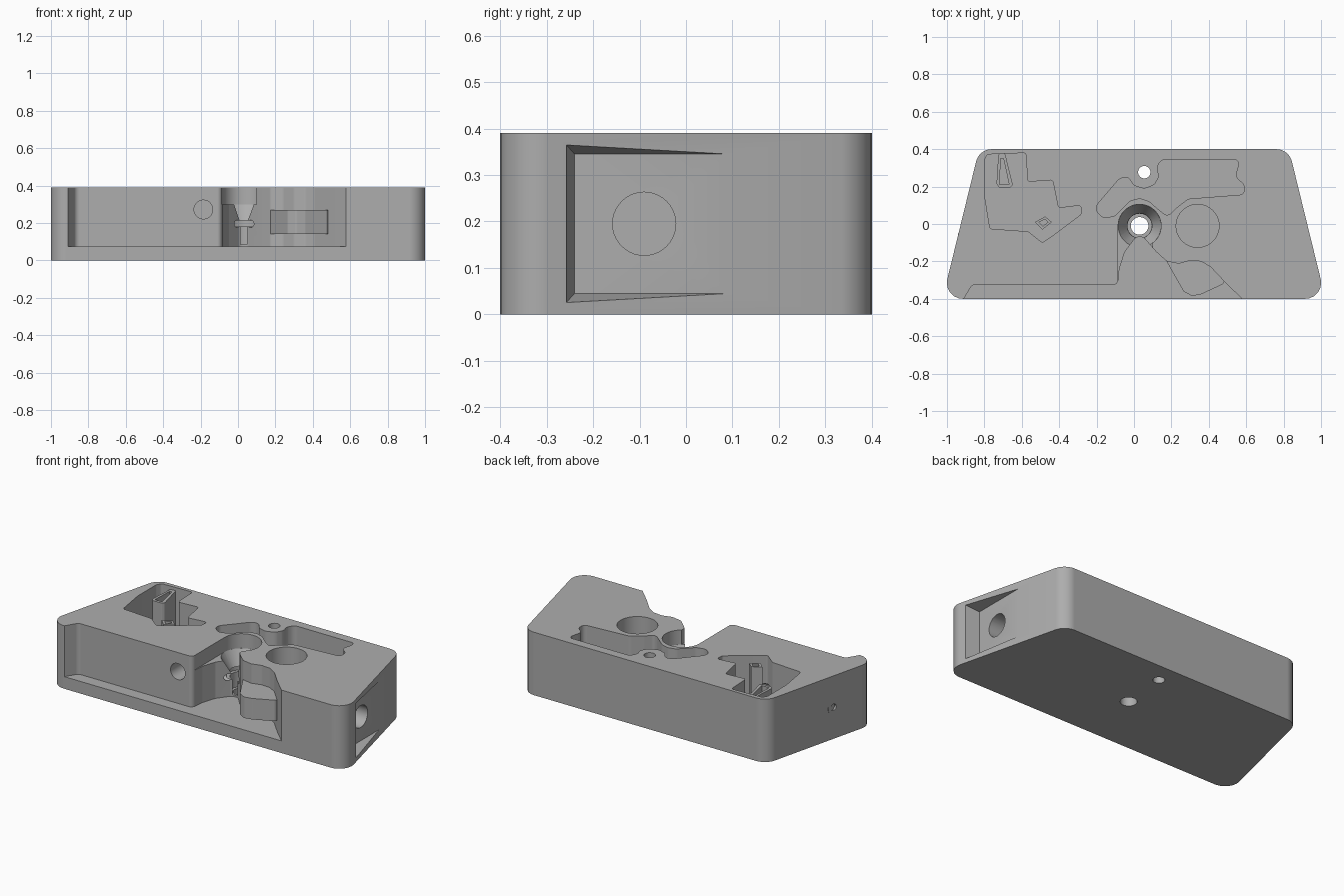
import bpy, bmesh, math
from mathutils import Vector, Matrix

if "Cube" in bpy.data.objects:
    bpy.data.objects.remove(bpy.data.objects["Cube"])

H = 0.39       # block height
FLOOR = 0.075  # front recess floor
TOP = 0.45     # cutters end above the block

grey = bpy.data.materials.new("machined_grey")
grey.use_nodes = True
grey.diffuse_color = (0.42, 0.42, 0.42, 1)
grey.node_tree.nodes["Principled BSDF"].inputs["Base Color"].default_value = (0.42, 0.42, 0.42, 1)


def make(name, bm):
    bmesh.ops.recalc_face_normals(bm, faces=bm.faces[:])
    mesh = bpy.data.meshes.new(name)
    bm.to_mesh(mesh)
    bm.free()
    mesh.materials.append(grey)
    ob = bpy.data.objects.new(name, mesh)
    bpy.context.collection.objects.link(ob)
    return ob


def rounded(points, r, steps=6):
    """Replace every corner of a polygon by an arc."""
    out, n = [], len(points)
    pts = [Vector(p) for p in points]
    for i, p in enumerate(pts):
        a, b = pts[i - 1] - p, pts[(i + 1) % n] - p
        half = a.angle(b) / 2
        t = min(r / math.tan(half), a.length * 0.48, b.length * 0.48)
        if t < 0.002:
            out.append(p)
            continue
        p0, p2, w = p + a.normalized() * t, p + b.normalized() * t, math.sin(half)
        for k in range(steps + 1):
            u = k / steps
            c0, c1, c2 = (1 - u) ** 2, 2 * w * u * (1 - u), u * u
            out.append((p0 * c0 + p * c1 + p2 * c2) / (c0 + c1 + c2))
    return out


def prism(name, points, z0, z1, r=0.0):
    bm = bmesh.new()
    pts = rounded(points, r) if r else points
    face = bm.faces.new([bm.verts.new((p[0], p[1], z0)) for p in pts])
    new = bmesh.ops.extrude_face_region(bm, geom=[face])["geom"]
    bmesh.ops.translate(bm, vec=(0, 0, z1 - z0),
                        verts=[v for v in new if isinstance(v, bmesh.types.BMVert)])
    return make(name, bm)


def cone(name, start, axis, length, r1, r2=None):
    """Cylinder or cone from a start point along an axis."""
    bm = bmesh.new()
    bmesh.ops.create_cone(bm, cap_ends=True, segments=40, radius1=r1,
                          radius2=r1 if r2 is None else r2, depth=length)
    axis = Vector(axis)
    turn = axis.to_track_quat('Z', 'Y').to_matrix().to_4x4()
    bm.transform(Matrix.Translation(Vector(start) + axis * length / 2) @ turn)
    return make(name, bm)


def cut(target, cutter):
    mod = target.modifiers.new("cut", 'BOOLEAN')
    mod.operation, mod.solver, mod.object = 'DIFFERENCE', 'EXACT', cutter
    bpy.context.view_layer.objects.active = target
    bpy.ops.object.modifier_apply(modifier=mod.name)
    bpy.data.objects.remove(cutter)


def drill(target, *args):
    cut(target, cone("drill", *args))


UP, LEFT, BACK = (0, 0, 1), (1, 0, 0), (0, 1, 0)

# Main block
body = prism("body", [(-1.024, -0.4), (1.024, -0.4), (0.828, 0.4), (-0.828, 0.4)], 0, H, 0.085)

# Front recess with its narrow neck towards the bore
cut(body, prism("recess", [
    (-0.955, -0.475), (-0.865, -0.325), (-0.1, -0.325), (-0.085, -0.31), (-0.078, -0.24),
    (-0.05, -0.15), (0.01, -0.07), (0.05, -0.07), (0.12, -0.15), (0.175, -0.2),
    (0.24, -0.212), (0.3, -0.195), (0.36, -0.2), (0.41, -0.23), (0.49, -0.315),
    (0.66, -0.48)], FLOOR, TOP, 0.03))
# Upper, wider part of the neck
cut(body, prism("neck", [(-0.085, -0.33), (-0.085, -0.01), (0.1, -0.01), (0.1, -0.13),
                         (0.0, -0.3)], 0.3, TOP))

# Stepped vertical bore with conical seat and groove
bx, by = 0.03, -0.01
for z0, z1, r1, r2 in ((0.3, TOP, 0.115, 0.115), (0.21, 0.301, 0.065, 0.115),
                       (0.18, 0.212, 0.085, 0.085), (FLOOR + 0.01, 0.181, 0.065, 0.065),
                       (-0.1, 0.2, 0.047, 0.047)):
    drill(body, (bx, by, z0), UP, z1 - z0, r1, r2)

# Blind stepped bore
drill(body, (0.34, -0.01, 0.16), UP, 0.3, 0.115)
drill(body, (0.34, -0.01, 0.1), UP, 0.2, 0.055)

# Curved channel in the top
cut(body, prism("channel", [
    (-0.2, 0.1), (-0.08, 0.24), (-0.035, 0.255), (0, 0.205), (0.055, 0.188), (0.11, 0.21),
    (0.135, 0.255), (0.122, 0.3), (0.145, 0.345), (0.55, 0.345), (0.56, 0.32),
    (0.54, 0.25), (0.59, 0.21), (0.59, 0.158), (0.29, 0.135), (0.225, 0.085),
    (0.18, 0.04), (0.14, 0.07), (0.08, 0.122), (0.03, 0.138), (-0.02, 0.125),
    (-0.1, 0.045), (-0.16, 0.03), (-0.2, 0.065)], 0.24, TOP, 0.04))

# Angular pocket in the top
cut(body, prism("pocket", [
    (-0.8, 0.34), (-0.785, 0.372), (-0.577, 0.38), (-0.57, 0.225), (-0.435, 0.235),
    (-0.405, 0.085), (-0.28, 0.1), (-0.285, 0.05), (-0.425, -0.055), (-0.49, -0.1),
    (-0.565, -0.04), (-0.77, -0.025), (-0.8, 0.16)], 0.12, TOP, 0.015))

# Screw holes, counterbored from below
for x, y in ((-0.52, 0.277), (0.055, 0.277), (0.63, 0.277), (0.63, -0.295)):
    drill(body, (x, y, -0.1), UP, 0.6, 0.033)
    drill(body, (x, y, -0.1), UP, 0.2, 0.058)
drill(body, (0.322, -0.288, -0.1), UP, 0.3, 0.028)

# Round hole in the recess wall
drill(body, (-0.185, -0.39, 0.272), BACK, 0.25, 0.05)

# Flared notch in the left end
bm = bmesh.new()
inner = [bm.verts.new((0.904, y, z)) for y, z in
         ((-0.24, 0.045), (0.2, 0.045), (0.2, 0.345), (-0.24, 0.345))]
outer = [bm.verts.new((1.1, y, z)) for y, z in
         ((-0.28, 0.0), (0.2, 0.0), (0.2, 0.39), (-0.28, 0.39))]
bm.faces.new(inner)
bm.faces.new(outer)
for i in range(4):
    j = (i + 1) % 4
    bm.faces.new((inner[i], inner[j], outer[j], outer[i]))
cut(body, make("notch", bm))

# Lengthwise stepped passage, and flared mouth at the other end
py, pz = -0.09, 0.195
drill(body, (-1.1, py, pz), LEFT, 2.2, 0.02)
drill(body, (0.6, py, pz), LEFT, 0.5, 0.04)
drill(body, (0.8, py, pz), LEFT, 0.3, 0.068)
drill(body, (-1.03, py, pz), LEFT, 0.1, 0.19, 0.04)
drill(body, (-0.94, py, pz), LEFT, 0.15, 0.04)

# Tab standing out over the recess floor
tab = prism("tab", [(0.16, -0.175), (0.265, -0.36), (0.31, -0.385), (0.36, -0.375),
                    (0.49, -0.315), (0.4, -0.17)], 0.14, 0.27, 0.02)
drill(tab, (0.322, -0.288, 0.1), UP, 0.3, 0.03)

# Slotted fin and small post inside the pocket
fin = prism("pocket_fin", [(-0.725, 0.375), (-0.69, 0.38), (-0.648, 0.21), (-0.662, 0.195),
                           (-0.722, 0.195), (-0.735, 0.215)], 0.11, 0.37, 0.01)
cut(fin, prism("slot", [(-0.713, 0.35), (-0.698, 0.35), (-0.668, 0.212), (-0.718, 0.212)],
               0.25, TOP))
post = prism("pocket_post", [(-0.53, 0.01), (-0.475, 0.04), (-0.44, 0.01), (-0.49, -0.03)],
             0.11, 0.37)
cut(post, prism("slot", [(-0.508, 0.01), (-0.475, 0.025), (-0.46, 0.01), (-0.488, -0.012)],
                0.3, TOP))

# Smooth curved walls, keep edges sharp
for ob in (body, tab, fin, post):
    bpy.ops.object.select_all(action='DESELECT')
    ob.select_set(True)
    bpy.context.view_layer.objects.active = ob
    bpy.ops.object.shade_smooth_by_angle(angle=math.radians(30))
    mod = ob.modifiers.new("weighted_normals", 'WEIGHTED_NORMAL')
    mod.keep_sharp = True
